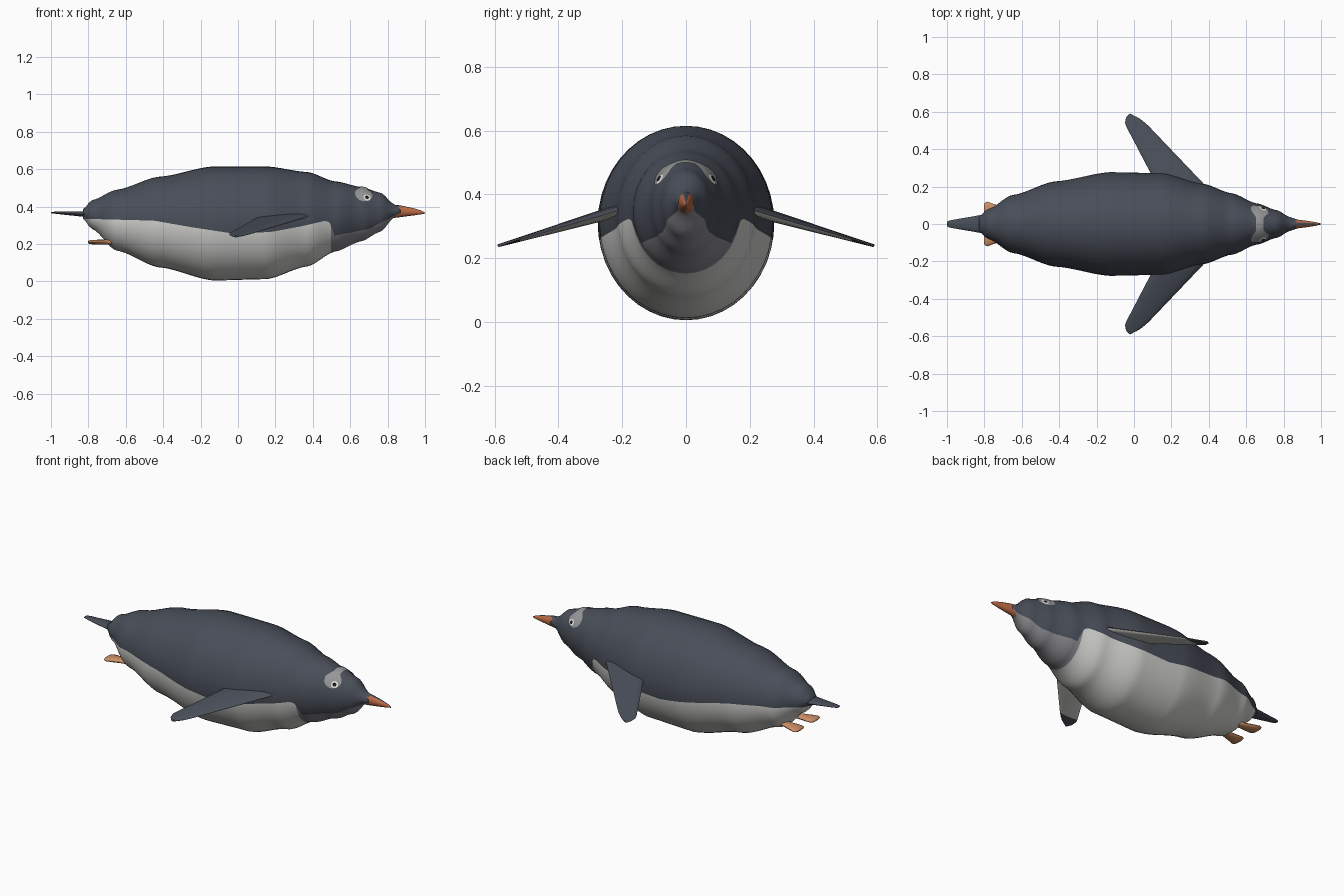
import bpy, bmesh, math
from mathutils import Vector

cube = bpy.data.objects.get("Cube")
if cube:
    bpy.data.objects.remove(cube, do_unlink=True)


def material(name, r, g, b):
    m = bpy.data.materials.new(name)
    m.use_nodes = True
    m.diffuse_color = (r, g, b, 1)
    shader = m.node_tree.nodes["Principled BSDF"]
    shader.inputs["Base Color"].default_value = (r, g, b, 1)
    shader.inputs["Roughness"].default_value = 0.8
    return m


SLATE = material("slate back", 0.065, 0.075, 0.098)
BELLY = material("pale belly", 0.62, 0.62, 0.60)
THROAT = material("throat grey", 0.24, 0.24, 0.26)
PATCH = material("eye patch grey", 0.30, 0.31, 0.31)
WHITE = material("eye white", 0.75, 0.75, 0.72)
BLACK = material("pupil black", 0.01, 0.01, 0.012)
BEAK = material("beak orange", 0.52, 0.15, 0.06)
FOOT = material("foot orange", 0.60, 0.27, 0.13)


def loft(name, rings, mats, rule=None, closed=True, angle=50):
    """Skin a list of equal rings; rule(face, ring, segment) picks the colour."""
    bm = bmesh.new()
    rows = [[bm.verts.new(p) for p in ring] for ring in rings]
    tags = {}
    n = len(rows[0])
    for i in range(len(rows) - 1):
        for j in range(n if closed else n - 1):
            k = (j + 1) % n
            f = bm.faces.new((rows[i][j], rows[i][k], rows[i + 1][k], rows[i + 1][j]))
            tags[f] = (i, j)
    if closed:
        tags[bm.faces.new(rows[0])] = (0, 0)
        tags[bm.faces.new(rows[-1])] = (len(rows) - 2, 0)
    bmesh.ops.recalc_face_normals(bm, faces=bm.faces)
    if not closed and sum(f.normal.z for f in bm.faces) < 0:
        bmesh.ops.reverse_faces(bm, faces=bm.faces)
    if rule:
        for f, (i, j) in tags.items():
            f.material_index = rule(f, i, j)
    me = bpy.data.meshes.new(name)
    bm.to_mesh(me)
    bm.free()
    for m in mats:
        me.materials.append(m)
    ob = bpy.data.objects.new(name, me)
    bpy.context.collection.objects.link(ob)
    bpy.ops.object.select_all(action='DESELECT')
    ob.select_set(True)
    bpy.context.view_layer.objects.active = ob
    bpy.ops.object.shade_smooth_by_angle(angle=math.radians(angle))
    return ob


# Body stations: x, top z, bottom z, half width
STATIONS = [(-.83, .385, .335, .04), (-.78, .435, .28, .08), (-.65, .49, .165, .155),
            (-.42, .56, .075, .228), (-.13, .615, .005, .277), (.15, .615, .012, .272),
            (.37, .585, .08, .215), (.52, .535, .16, .165), (.66, .505, .215, .11),
            (.76, .475, .265, .075), (.84, .41, .345, .035), (.87, .395, .355, .025)]
# Height of the colour line along the flank, dropping at the throat
LINE = [(-.83, .335), (-.45, .325), (-.25, .29), (-.02, .255), (.18, .265), (.34, .295),
        (.47, .325), (.49, .315), (.515, .245), (.7, .28), (.87, .37)]


def sample(table, x, ease):
    for a, b in zip(table, table[1:]):
        if x <= b[0]:
            break
    t = min(max((x - a[0]) / (b[0] - a[0]), 0), 1)
    if ease:
        t = 0.35 * t + 0.65 * t * t * (3 - 2 * t)
    return [p + (q - p) * t for p, q in zip(a[1:], b[1:])]


def skin(x, a, lift=0.0):
    """Point on the body at x and angle a, measured from the +y side upwards."""
    top, low, w = sample(STATIONS, x, True)
    rz = (top - low) / 2
    return Vector((x, (w + lift) * math.cos(a), (top + low) / 2 + (rz + lift) * math.sin(a)))


UP, DOWN, CUT = 24, 20, 0.5
xs = sorted([-.83 + 1.7 * i / 100 for i in range(101)] + [.49, .515])
body_rings = []
for x in xs:
    top, low, w = sample(STATIONS, x, True)
    s = (sample(LINE, x, False)[0] - (top + low) / 2) / ((top - low) / 2)
    edge = math.asin(max(-.9, min(.9, s)))
    span = math.pi - 2 * edge
    angles = [edge + span * j / UP for j in range(UP)]
    angles += [math.pi - edge + (2 * math.pi - span) * j / DOWN for j in range(DOWN)]
    body_rings.append([skin(x, a) for a in angles])


def body_colour(f, i, j):
    if i in (0, len(xs) - 2) and len(f.verts) > 4 or j < UP:
        return 0
    return 1 if f.calc_center_median().x < CUT else 2


loft("body", body_rings, [SLATE, BELLY, THROAT], body_colour, angle=80)

# Pale band over the crown, widening around each eye
band = []
for i in range(37):
    u = -1 + i / 18
    a = math.pi / 2 + u * math.radians(62)
    half = .02 + .026 * min(1, max(0, (abs(u) - .3) / .3))
    half *= math.sqrt(max(.02, 1 - max(0, (abs(u) - .7) / .3) ** 2))
    band.append([skin(.672 + half * (j / 4 - 1), a, .003) for j in range(9)])
loft("crown_band", band, [PATCH], closed=False)


def eye_disc(name, side, radius, lift, mat):
    """Thin disc wrapped on the head."""
    rise = math.radians(38)
    a0 = rise if side > 0 else math.pi - rise
    rings = []
    for r in (0.05, 0.5, 1):
        ring = []
        for j in range(17):
            t = 2 * math.pi * j / 16
            ring.append(skin(.69 + radius * r * math.cos(t),
                             a0 + radius * r * math.sin(t) / .125, lift))
        rings.append(ring)
    loft(name, rings, [mat], closed=False)


def oval(center, ry, rz, n=16):
    return [Vector(center) + Vector((0, ry * math.cos(2 * math.pi * j / n),
                                     rz * math.sin(2 * math.pi * j / n))) for j in range(n)]


# Beak with a dark ridge
loft("beak", [oval((x, 0, z), ry, rz) for x, z, ry, rz in
              [(.83, .375, .028, .036), (.87, .375, .024, .031), (.94, .372, .015, .019),
               (.98, .369, .008, .01), (1, .366, .002, .003)]],
     [BEAK, SLATE], lambda f, i, j: 1 if f.normal.z > .75 else 0)

# Tail wedge
loft("tail", [oval((x, 0, z), ry, rz) for x, z, ry, rz in
              [(-.74, .36, .06, .022), (-.83, .36, .046, .014), (-.97, .367, .022, .006),
               (-.995, .368, .016, .004), (-1, .368, .008, .002)]], [SLATE])

for side, tag in ((1, "left"), (-1, "right")):
    eye_disc(tag + "_eye_white", side, .019, .005, WHITE)
    eye_disc(tag + "_eye_pupil", side, .010, .007, BLACK)

    # Flipper: swept lens sections, pale below with a dark tip
    rings = []
    for t in (-.25, 0, .2, .4, .6, .8, .86, .94, .98, 1):
        y = .26 + .325 * t
        z = .335 - .095 * t
        lead = .33 - .31 * t
        trail = .095 - .17 * t
        if t > .8:
            k = (t - .8) / .2
            trail += .055 * k ** 2.5
            lead -= .02 * k ** 4
        thick = .019 * (1 - .75 * max(t, 0))
        mid, half = (lead + trail) / 2, (lead - trail) / 2
        ring = []
        for j in range(16):
            a = 2 * math.pi * j / 16
            ring.append((mid + half * math.cos(a), side * (y - .03 * math.cos(a) * max(0, t - .8)),
                         z + thick * math.sin(a)))
        rings.append(ring)
    loft(tag + "_flipper", rings, [SLATE, BELLY],
         lambda f, i, j: 1 if f.normal.z < 0 and i < 5 else 0)

    # Webbed foot fanning out behind
    loft(tag + "_foot", [oval((x, side * y, .21), ry, rz, 12) for x, y, ry, rz in
                         [(-.60, .055, .018, .012), (-.68, .06, .022, .013),
                          (-.75, .07, .037, .013), (-.785, .075, .045, .011),
                          (-.798, .075, .038, .008), (-.803, .075, .025, .004)]], [FOOT])
